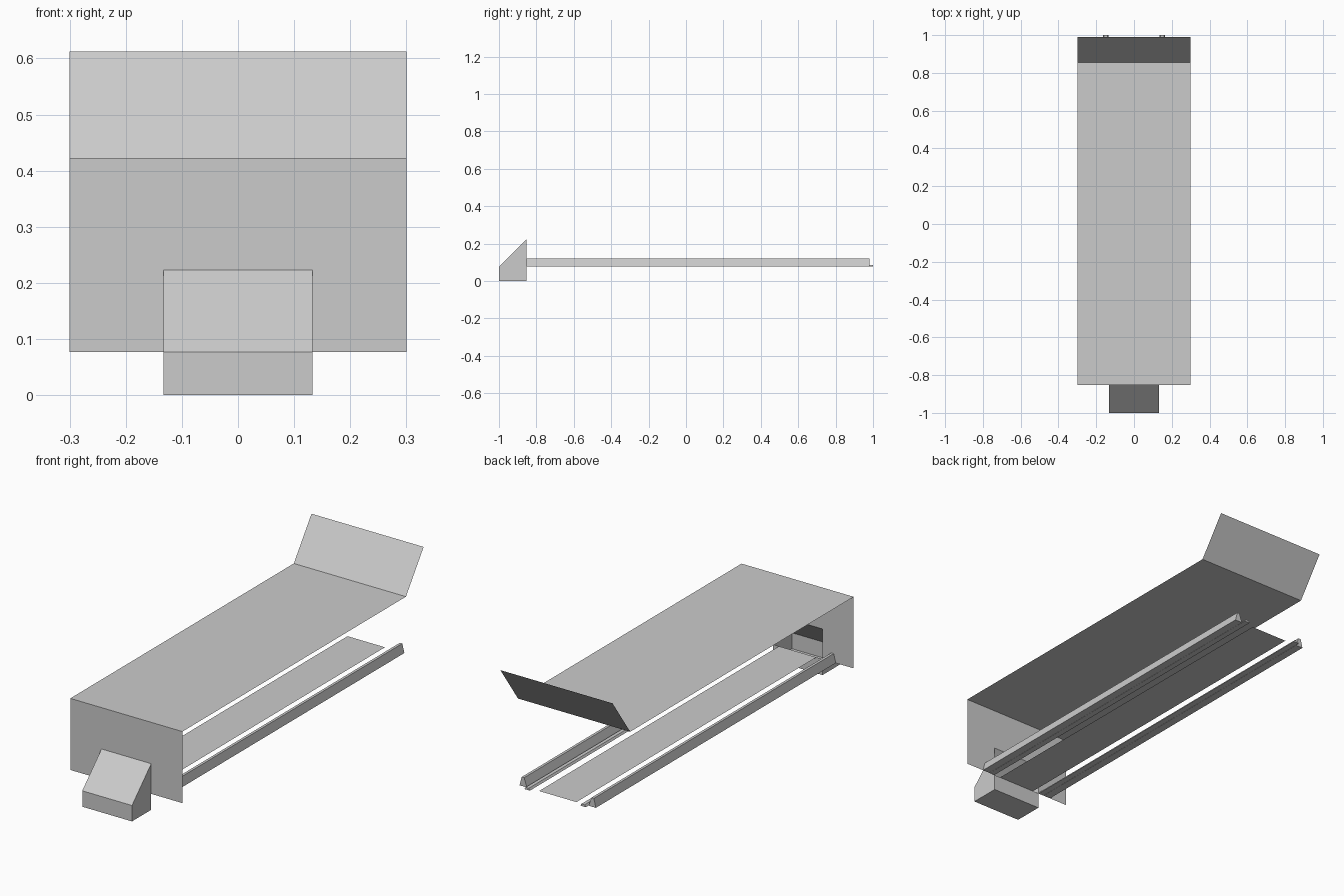
import bpy

if "Cube" in bpy.data.objects:
    bpy.data.objects.remove(bpy.data.objects["Cube"])

PANEL_Y, BACK_Y = -0.853, 0.855      # front panel and roof end
LOW, ROOF = 0.077, 0.423             # tray level and roof level
HALF, CHUTE = 0.3, 0.133             # half widths


def make(name, verts, faces):
    mesh = bpy.data.meshes.new(name)
    mesh.from_pydata(verts, [], faces)
    mesh.update()
    obj = bpy.data.objects.new(name, mesh)
    bpy.context.collection.objects.link(obj)
    return obj


def sheet(name, half, start, end):
    """Flat sheet spanning x between two (y, z) edges."""
    (y0, z0), (y1, z1) = start, end
    return make(name, [(-half, y0, z0), (half, y0, z0),
                       (half, y1, z1), (-half, y1, z1)], [(0, 1, 2, 3)])


def bar(name, profile, y0, y1):
    """Closed bar: an (x, z) profile extruded along y, mirrored to both sides."""
    n = len(profile)
    verts = [(x, y, z) for y in (y0, y1) for x, z in profile]
    faces = [tuple(range(n)), tuple(range(2 * n - 1, n - 1, -1))]
    faces += [(i, i + n, (i + 1) % n + n, (i + 1) % n) for i in range(n)]
    obj = make(name, verts, faces)
    obj.modifiers.new("Mirror", 'MIRROR')
    return obj


# Roof, tilted rear flap and the tray floor
sheet("roof", HALF, (PANEL_Y, ROOF), (BACK_Y, ROOF))
sheet("rear_flap", HALF, (BACK_Y, ROOF), (0.99, 0.612))
sheet("tray_floor", 0.1, (PANEL_Y, LOW), (0.98, LOW))

# Front panel with the chute opening cut out of its lower edge
outline = [(-HALF, LOW), (-CHUTE, LOW), (-CHUTE, 0.223), (CHUTE, 0.223),
           (CHUTE, LOW), (HALF, LOW), (HALF, ROOF), (-HALF, ROOF)]
make("front_panel", [(x, PANEL_Y, z) for x, z in outline], [tuple(range(8))])

# Wedge-shaped chute, open to the inside above the tray level
side = [(PANEL_Y, 0), (-1, 0), (-1, LOW), (PANEL_Y, 0.223), (PANEL_Y, LOW)]
make("chute", [(x, y, z) for x in (-CHUTE, CHUTE) for y, z in side],
     [(4, 3, 2, 1, 0), (5, 6, 7, 8, 9),      # sides
      (0, 1, 6, 5), (1, 2, 7, 6),            # bottom, front
      (2, 3, 8, 7), (4, 0, 5, 9)])           # slope, low back wall

# Side rails and the low guide strips beside them
bar("side_rail", [(0.165, LOW), (0.204, LOW), (0.193, 0.12), (0.18, 0.12)],
    PANEL_Y, 0.98)
bar("guide_strip", [(0.135, LOW), (0.164, LOW), (0.158, 0.087), (0.141, 0.087)],
    PANEL_Y, 1.0)
